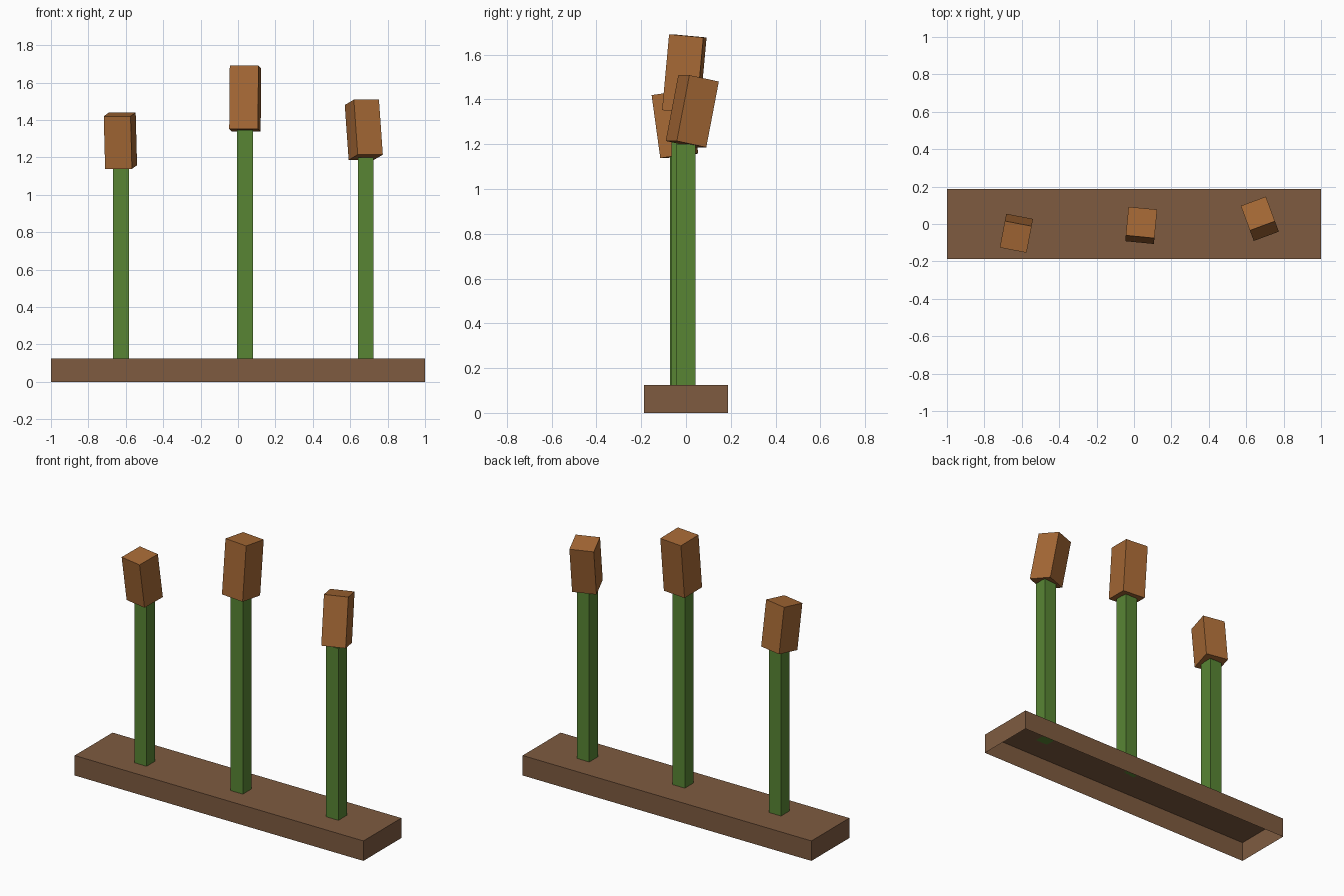
import bpy
import bmesh
from math import radians
from mathutils import Euler, Matrix, Vector

default = bpy.data.objects.get("Cube")
if default:
    bpy.data.objects.remove(default, do_unlink=True)


def material(name, rgb):
    mat = bpy.data.materials.new(name)
    mat.use_nodes = True
    mat.diffuse_color = (*rgb, 1)
    mat.node_tree.nodes["Principled BSDF"].inputs["Base Color"].default_value = (*rgb, 1)
    return mat


soil = material("soil_brown", (0.209, 0.105, 0.051))
green = material("stem_green", (0.098, 0.235, 0.034))
rust = material("head_brown", (0.381, 0.141, 0.036))


def box(name, size, base, mat, tilt=0, yaw=0, open_bottom=False):
    """Box standing on the point base, tilted and turned about that point."""
    bm = bmesh.new()
    bmesh.ops.create_cube(bm, size=1, matrix=Matrix.Translation((0, 0, 0.5)))
    bmesh.ops.scale(bm, vec=Vector(size), verts=bm.verts)
    if open_bottom:
        under = [f for f in bm.faces if f.normal.z < -0.5]
        bmesh.ops.delete(bm, geom=under, context='FACES_ONLY')
    mesh = bpy.data.meshes.new(name)
    bm.to_mesh(mesh)
    bm.free()
    mesh.materials.append(mat)
    obj = bpy.data.objects.new(name, mesh)
    obj.location = base
    obj.rotation_euler = Euler((radians(tilt), 0, radians(yaw)))
    bpy.context.collection.objects.link(obj)
    return obj


# Hollow planter strip, open underneath
BASE_TOP = 0.125
box("base", (2, 0.375, BASE_TOP), (0, 0, 0), soil, open_bottom=True)

# Three reeds: side, x, y, stem top, head width, head height, tilt, yaw
reeds = [
    ("right", -0.625, -0.03, 1.148, 0.146, 0.284, 8, -10.9),
    ("middle", 0.037, -0.023, 1.345, 0.154, 0.34, -5.3, -5.5),
    ("left", 0.683, 0, 1.2, 0.143, 0.30, -11.5, 20.3),
]
for side, x, y, top, width, height, tilt, yaw in reeds:
    box(side + "_stem", (0.085, 0.085, top - BASE_TOP), (x, y, BASE_TOP), green)
    box(side + "_head", (width, width, height), (x, y, top), rust, tilt, yaw)
